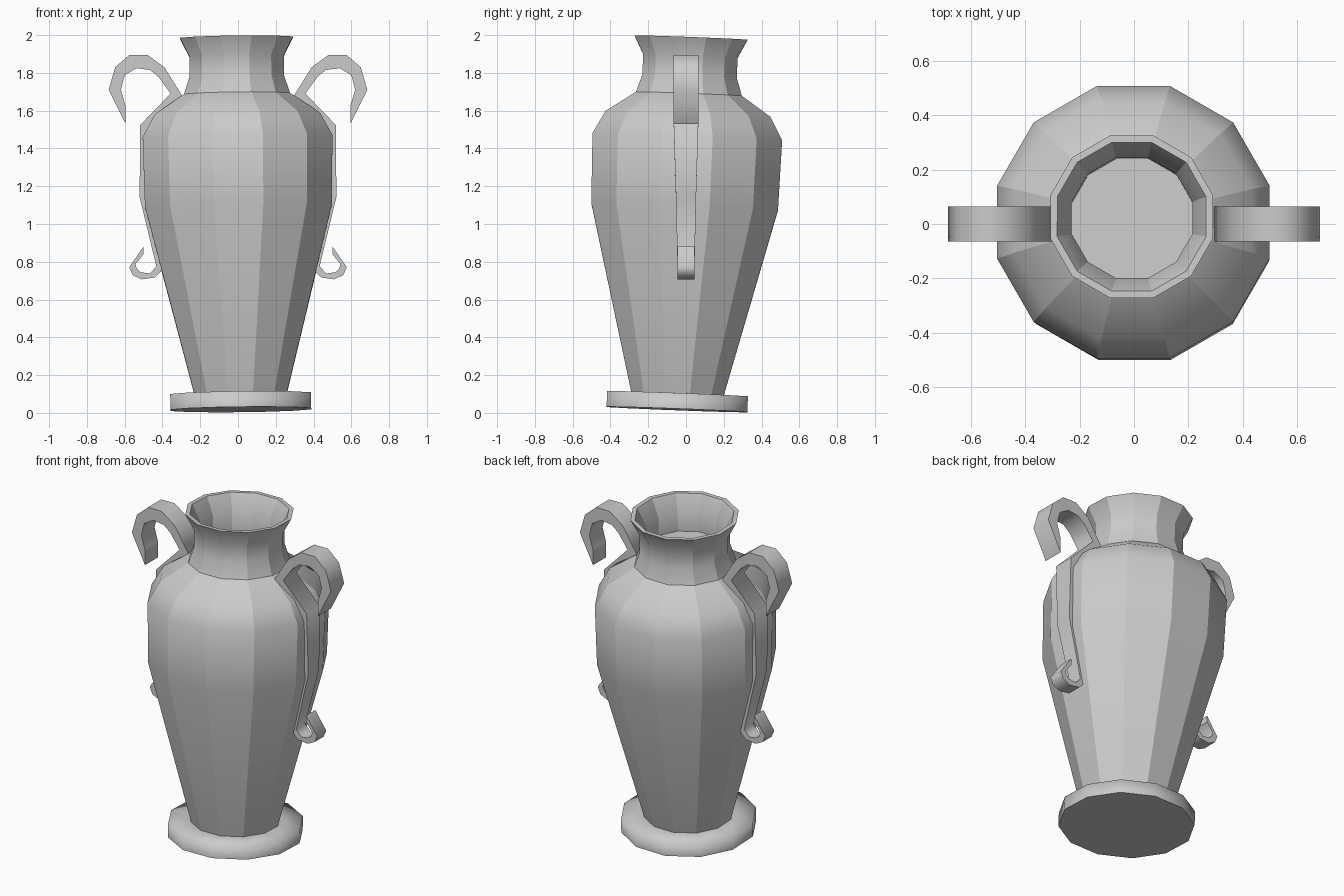
import bpy, bmesh, math

if "Cube" in bpy.data.objects:
    bpy.data.objects.remove(bpy.data.objects["Cube"])

SIDES = 12


def finish(bm, name):
    bmesh.ops.recalc_face_normals(bm, faces=bm.faces)
    for f in bm.faces:
        f.smooth = True
    me = bpy.data.meshes.new(name)
    bm.to_mesh(me)
    bm.free()
    ob = bpy.data.objects.new(name, me)
    bpy.context.collection.objects.link(ob)
    return ob


def lathe(name, profile, facets=True, sharp_rings=(), caps=()):
    """Spin (radius, z) points into a 12-sided, slightly leaning part."""
    bm = bmesh.new()
    rings = []
    for r, z in profile:
        rings.append([bm.verts.new((r * math.cos(a), r * math.sin(a), z))
                      for a in (math.radians(15 + 360 / SIDES * i) for i in range(SIDES))])
    for a, b in zip(rings, rings[1:]):
        for i in range(SIDES):
            j = (i + 1) % SIDES
            bm.faces.new((a[i], a[j], b[j], b[i]))
            if facets:
                bm.edges.get((a[i], b[i])).smooth = False
    for k in caps:
        bm.faces.new(rings[k])
    for k in sharp_rings:
        for i in range(SIDES):
            bm.edges.get((rings[k][i], rings[k][(i + 1) % SIDES])).smooth = False
    ob = finish(bm, name)
    ob.location = (0.015, -0.048, 0.018)
    ob.rotation_euler = (-0.038, -0.012, 0)
    return ob


# Foot disc
lathe("foot", [(0.386, 0), (0.386, 0.083), (0.25, 0.085)],
      facets=False, sharp_rings=(0,), caps=(0, 2))

# Tapered body with rounded shoulder
lathe("body", [(0.254, 0.085), (0.512, 1.075), (0.52, 1.445),
               (0.452, 1.565), (0.29, 1.672)])

# Flared neck with a rim and a shallow inside floor
lathe("neck", [(0.29, 1.672), (0.259, 1.765), (0.259, 1.872), (0.31, 1.970),
               (0.284, 1.970), (0.230, 1.865), (0.230, 1.755)],
      sharp_rings=(3, 4, 6), caps=(6,))

# Scrolled handle: (vase side x, z, open side x, z) along the strap
STRAP = [
    (0.595, 1.53, 0.595, 1.624), (0.685, 1.71, 0.62, 1.71),
    (0.65, 1.83, 0.60, 1.788), (0.574, 1.896, 0.537, 1.825),
    (0.48, 1.896, 0.465, 1.815), (0.39, 1.83, 0.42, 1.778),
    (0.29, 1.67, 0.357, 1.69), (0.45, 1.52, 0.518, 1.524),
    (0.46, 1.13, 0.521, 1.143), (0.385, 0.775, 0.432, 0.775),
    (0.44, 0.717, 0.468, 0.738), (0.51, 0.707, 0.515, 0.745),
    (0.558, 0.73, 0.535, 0.762), (0.576, 0.772, 0.543, 0.787),
    (0.50, 0.88, 0.50, 0.84),
]


def handle(name, side):
    bm = bmesh.new()
    secs = []
    for xa, za, xb, zb in STRAP:
        h = 0.045 + 0.020 * min(1, max(0, (za - 0.85) / 0.67))
        secs.append([bm.verts.new((side * x, y, z)) for x, y, z in
                     ((xa, -h, za), (xa, h, za), (xb, h, zb), (xb, -h, zb))])
    for a, b in zip(secs, secs[1:]):
        for i in range(4):
            j = (i + 1) % 4
            bm.faces.new((a[i], a[j], b[j], b[i]))
            bm.edges.get((a[i], b[i])).smooth = False
    for s in (secs[0], secs[-1]):
        bm.faces.new(s)
        for i in range(4):
            bm.edges.get((s[i], s[(i + 1) % 4])).smooth = False
    finish(bm, name)


handle("right_handle", 1)
handle("left_handle", -1)
